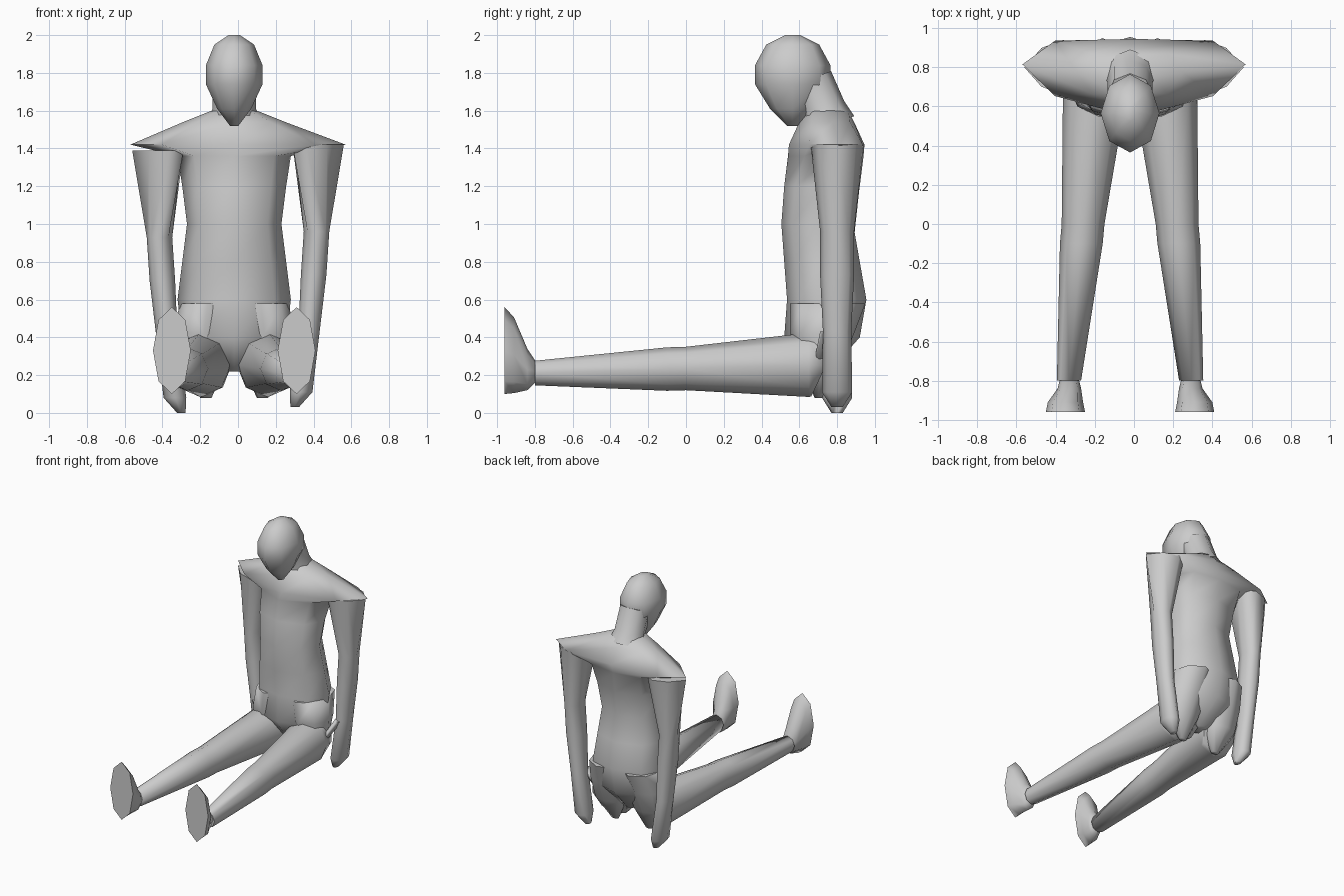
import bpy, bmesh
from math import sin, cos, pi, tau, sqrt, radians

cube = bpy.data.objects.get("Cube")
if cube:
    bpy.data.objects.remove(cube)

BODY_CENTRE = -0.02
GREY = (0.6, 0.6, 0.6, 1)
VERTICAL = pi / 2

material = bpy.data.materials.new("plain_grey")
material.use_nodes = True
material.diffuse_color = GREY
shader = material.node_tree.nodes["Principled BSDF"]
shader.inputs["Base Color"].default_value = GREY


def ring(x, y, z, depth, width, tilt=0, sweep=0, skew=0):
    """Oval of half depth and half width, pitched up from the ground by tilt.

    Sweep moves the side tips backward; skew moves the front and back inward.
    """
    points = []
    for step in range(8):
        angle = step * tau / 8
        along = -depth * cos(angle)
        points.append((x + width * sin(angle) - skew * abs(cos(angle)),
                       y + along * cos(tilt) + sweep * abs(sin(angle)),
                       z + along * sin(tilt)))
    return points


def loft(name, rings, side=1, centre=BODY_CENTRE, lift=0):
    """Skin a closed smooth surface over successive rings."""
    bm = bmesh.new()
    loops = [[bm.verts.new((centre + side * x, y, z + lift)) for x, y, z in points]
             for points in rings]
    for lower, upper in zip(loops, loops[1:]):
        for i in range(len(lower)):
            bm.faces.new((lower[i - 1], lower[i], upper[i], upper[i - 1]))
    bm.faces.new(loops[0])
    bm.faces.new(loops[-1])
    bmesh.ops.recalc_face_normals(bm, faces=bm.faces)
    mesh = bpy.data.meshes.new(name)
    bm.to_mesh(mesh)
    bm.free()
    mesh.materials.append(material)
    part = bpy.data.objects.new(name, mesh)
    bpy.context.collection.objects.link(part)
    bpy.ops.object.select_all(action="DESELECT")
    part.select_set(True)
    bpy.context.view_layer.objects.active = part
    bpy.ops.object.shade_smooth_by_angle(angle=radians(85))


def torso_ring(z):
    """Full at the hips and chest, drawn in and forward at the waist."""
    wave = cos(tau * (z - 0.6) / 0.8)
    return ring(0, 0.72 + wave / 40, z, 0.2 + wave / 100, 0.275 + wave / 40)


def leg_ring(y, radius):
    """The leg spreads outward and sinks slightly toward the ankle."""
    return ring(0.24 - 0.09 * y, y, 0.235 + 0.03 * y, radius, radius * 0.95, VERTICAL)


def arm_ring(z, radius):
    """The arm curves inward as it hangs."""
    return ring(0.3 + 0.12 * sqrt(z), 0.8, z, radius, radius * 0.75)


def head_ring(z, radius):
    return ring(0, 0.565, z, radius, radius * 0.75)


def neck_ring(y, z, radius):
    return ring(0, y, z, radius, radius, radians(20))


# Torso from the crotch to the chest, widening into the swept shoulder wedge
crotch = ring(0, 0.7, 0.22, 0.06, 0.05)
shoulders = [
    ring(0, 0.74, 1.36, 0.2, 0.3, sweep=0.04),
    ring(0.02, 0.745, 1.42, 0.2, 0.57, sweep=0.07),
    ring(0, 0.745, 1.54, 0.145, 0.27, sweep=0.03),
    ring(0, 0.75, 1.6, 0.11, 0.12),
]
loft("torso", [crotch] + [torso_ring(z / 5) for z in range(2, 7)] + shoulders)

# Neck and bowed egg-shaped head
loft("neck", [neck_ring(0.75, 1.52, 0.15), neck_ring(0.73, 1.61, 0.115),
              neck_ring(0.66, 1.77, 0.115)])
loft("head", [head_ring(1.52, 0.03), head_ring(1.61, 0.12), head_ring(1.74, 0.2),
              head_ring(1.84, 0.2), head_ring(1.95, 0.14), head_ring(2, 0.04)])

for label, side in (("left", 1), ("right", -1)):
    # Buttock narrowing to a low point under the hip
    loft(label + "_buttock", [ring(0.15, 0.7, 0.08, 0.02, 0.03),
                              ring(0.17, 0.72, 0.25, 0.1, 0.13),
                              ring(0.16, 0.72, 0.42, 0.17, 0.155),
                              ring(0.14, 0.75, 0.58, 0.2, 0.15)], side)

    # Leg from the hip through the knee to the ankle
    hip = ring(0.17, 0.74, 0.25, 0.18, 0.155, radians(65))
    loft(label + "_leg", [hip, leg_ring(0.65, 0.17), leg_ring(0, 0.115),
                          leg_ring(-0.1, 0.115), leg_ring(-0.8, 0.065)], side)

    # Foot with its sole facing forward
    loft(label + "_foot", [
        ring(0.31, -0.8, 0.22, 0.06, 0.05, VERTICAL),
        ring(0.31, -0.84, 0.23, 0.11, 0.06, VERTICAL),
        ring(0.33, -0.91, 0.305, 0.2, 0.09, VERTICAL),
        ring(0.33, -0.96, 0.33, 0.23, 0.1, VERTICAL),
    ], side)

    # Hanging arm with a mitten hand; the left one sits slightly higher
    lift = 0.03 if side > 0 else 0
    shoulder = ring(0.43, 0.8, 1.39, 0.14, 0.13, skew=0.07)
    loft(label + "_arm", [shoulder, arm_ring(0.93, 0.09),
                          arm_ring(0.7, 0.09), arm_ring(0.4, 0.075),
                          arm_ring(0.08, 0.08), arm_ring(0, 0.03)], side, 0, lift)

    # Thumb reaching inward from the wrist
    loft(label + "_thumb", [ring(0.36, 0.75, 0.4, 0.04, 0.03),
                            ring(0.24, 0.69, 0.2, 0.02, 0.025)], side, 0, lift)
